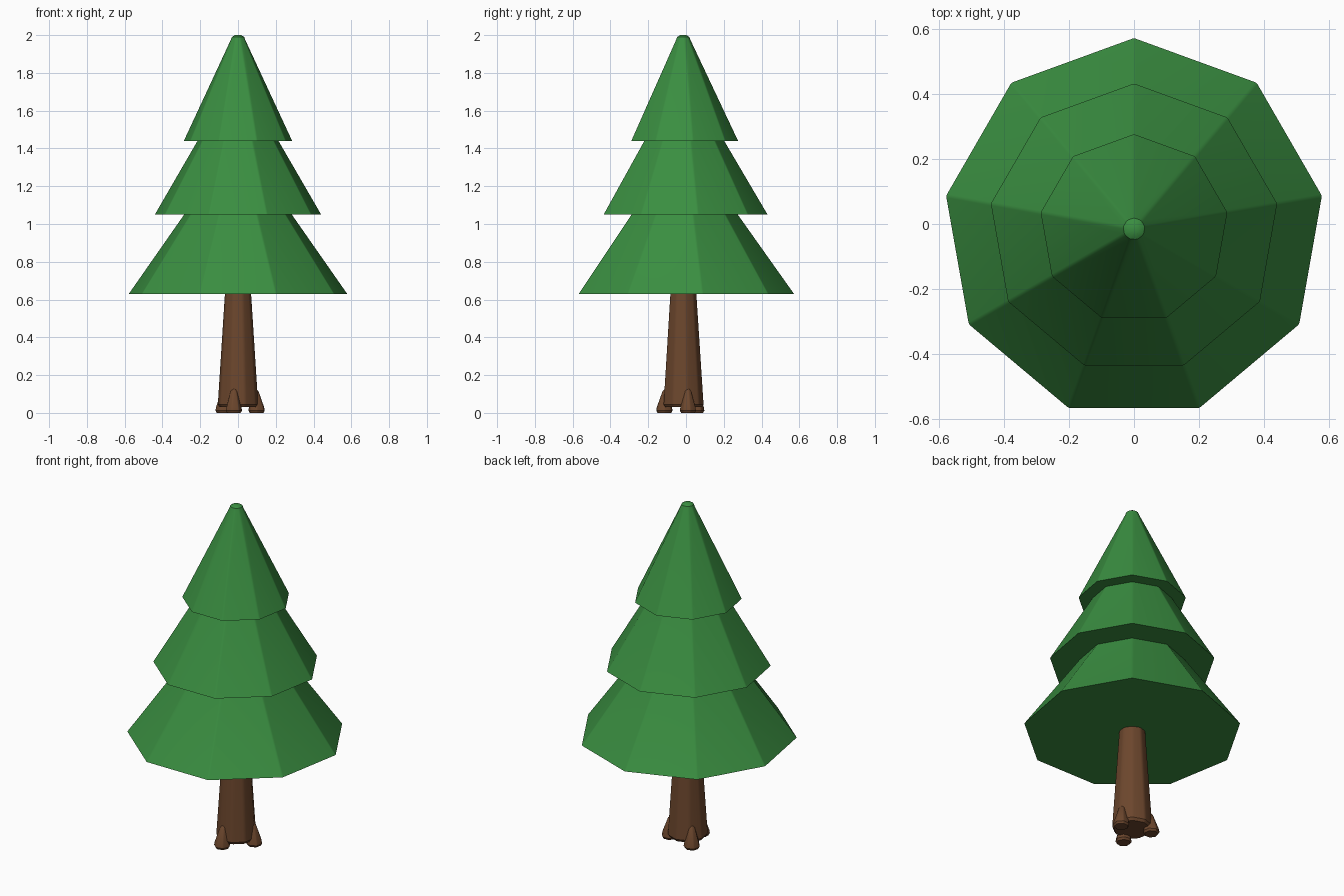
import bpy, bmesh, math

cube = bpy.data.objects.get("Cube")
if cube:
    bpy.data.objects.remove(cube, do_unlink=True)

AXIS_Y = -0.015


def material(name, rgb):
    m = bpy.data.materials.new(name)
    m.use_nodes = True
    m.diffuse_color = (*rgb, 1)
    m.node_tree.nodes["Principled BSDF"].inputs["Base Color"].default_value = (*rgb, 1)
    return m


green = material("pine_green", (0.042, 0.270, 0.052))
brown = material("bark_brown", (0.150, 0.062, 0.026))


def tapered(name, profile, sides, mat, start, bevel, segments=3, angle=35):
    """Closed faceted solid; profile rows are (radius, z, x, y); long ridges are rounded."""
    bm = bmesh.new()
    rings = []
    for r, z, x, y in profile:
        turns = [start + math.tau * i / sides for i in range(sides)]
        rings.append([bm.verts.new((x + r * math.cos(a), y + r * math.sin(a), z)) for a in turns])
    for low, high in zip(rings, rings[1:]):
        for i in range(sides):
            j = (i + 1) % sides
            bm.faces.new((low[i], low[j], high[j], high[i]))
    bm.faces.new(rings[0][::-1])
    bm.faces.new(rings[-1])
    ridges = [bm.edges.get((a[i], b[i])) for a, b in zip(rings, rings[1:]) for i in range(sides)]
    bmesh.ops.bevel(bm, geom=ridges, offset=bevel, offset_type='OFFSET', segments=segments,
                    profile=0.5, affect='EDGES', clamp_overlap=True)
    bmesh.ops.recalc_face_normals(bm, faces=bm.faces[:])
    mesh = bpy.data.meshes.new(name)
    bm.to_mesh(mesh)
    bm.free()
    mesh.materials.append(mat)
    ob = bpy.data.objects.new(name, mesh)
    bpy.context.collection.objects.link(ob)
    bpy.ops.object.select_all(action='DESELECT')
    ob.select_set(True)
    bpy.context.view_layer.objects.active = ob
    bpy.ops.object.shade_smooth_by_angle(angle=math.radians(angle))
    return ob


# Foliage tiers: nine-sided cones with softly rounded tips
tiers = [("lower", 0.588, 0.63, 1.43), ("middle", 0.448, 1.05, 1.77), ("upper", 0.292, 1.44, 2.0)]
for name, radius, base, top in tiers:
    rows = [(radius, base), (0.042, top - 0.03), (0.034, top - 0.01), (0.018, top)]
    tapered(name + "_foliage", [(r, z, 0, AXIS_Y) for r, z in rows], 9, green,
            math.pi / 2, 0.012)

# Trunk
trunk_rows = [(0.100, 0.03), (0.110, 0.045), (0.070, 0.66)]
tapered("trunk", [(r, z, 0, AXIS_Y) for r, z in trunk_rows], 9, brown, math.pi / 2, 0.010)

# Roots: small leaning cones around the foot of the trunk
for name, degrees in (("front", 257), ("left", 15), ("back", 138)):
    a = math.radians(degrees)
    rows = [(0.038, 0, 0.102), (0.045, 0.012, 0.102), (0.042, 0.03, 0.102),
            (0.019, 0.115, 0.094), (0.009, 0.13, 0.090)]
    profile = [(r, z, d * math.cos(a), AXIS_Y + d * math.sin(a)) for r, z, d in rows]
    tapered(name + "_root", profile, 7, brown, a, 0.004, 2)
